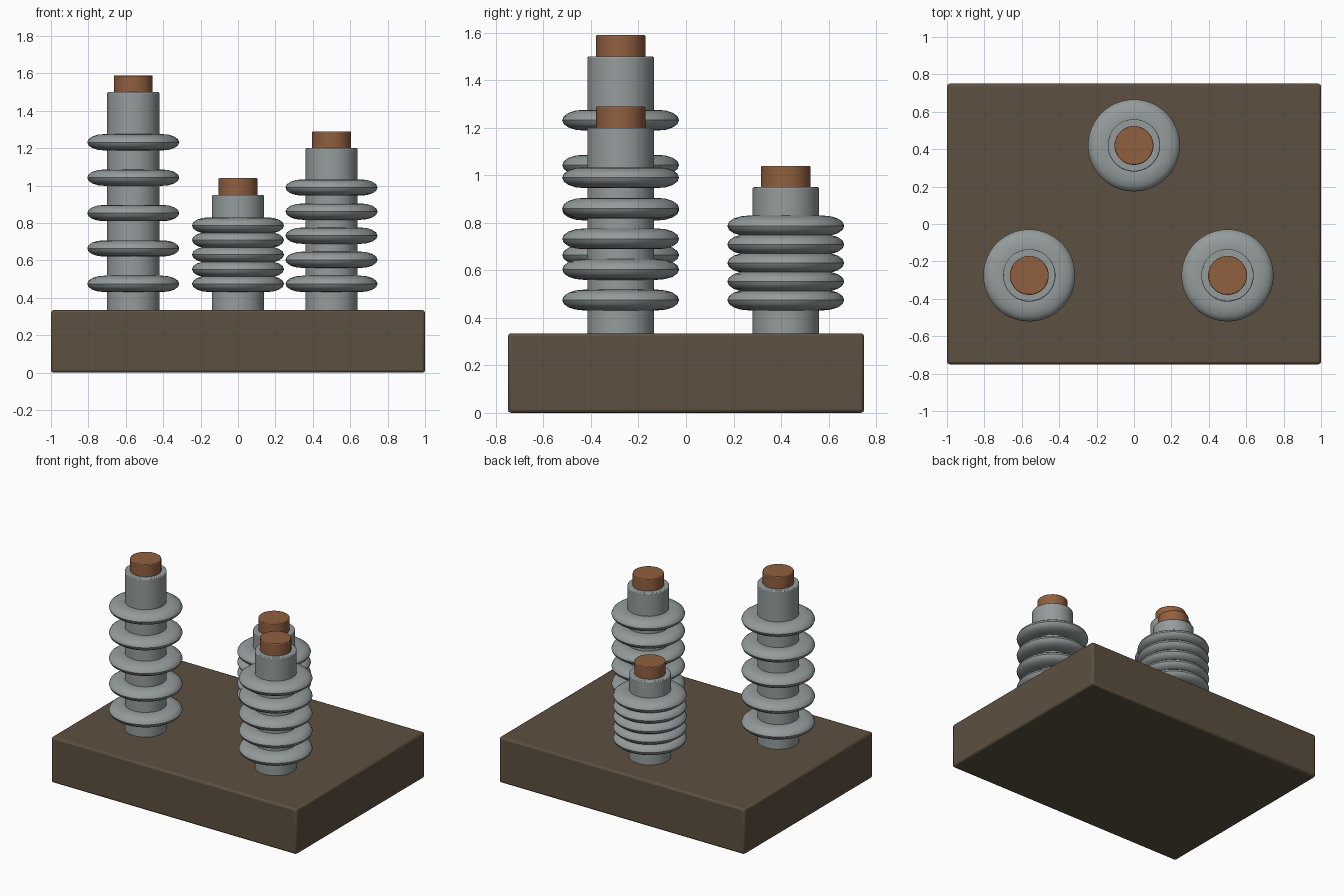
import bpy, math

if "Cube" in bpy.data.objects:
    bpy.data.objects.remove(bpy.data.objects["Cube"])


def material(name, rgb):
    m = bpy.data.materials.new(name)
    m.diffuse_color = (*rgb, 1)
    m.use_nodes = True
    m.node_tree.nodes["Principled BSDF"].inputs["Base Color"].default_value = m.diffuse_color
    return m


BROWN = material("brown base", (0.107, 0.080, 0.050))
GREY = material("grey ceramic", (0.30, 0.33, 0.33))
COPPER = material("copper", (0.28, 0.115, 0.050))


def finish(name, mat, bevel=0.0):
    ob = bpy.context.object
    ob.name = name
    ob.data.materials.append(mat)
    if bevel:
        mod = ob.modifiers.new("soft edges", 'BEVEL')
        mod.width = bevel
        mod.segments = 2
        mod.limit_method = 'ANGLE'
    bpy.ops.object.shade_smooth_by_angle(angle=math.radians(35))
    return ob


def cylinder(name, mat, x, y, z0, z1, r, bevel):
    bpy.ops.mesh.primitive_cylinder_add(vertices=48, radius=r, depth=z1 - z0,
                                        location=(x, y, (z0 + z1) / 2))
    return finish(name, mat, bevel)


# Base slab
BASE_TOP = 0.335
bpy.ops.mesh.primitive_cube_add(size=1, location=(0, 0, BASE_TOP / 2))
bpy.context.object.scale = (2, 1.5, BASE_TOP)
bpy.ops.object.transform_apply(location=False, scale=True)
finish("base", BROWN, 0.014)


# Insulator: core post, five flattened ring sheds, copper terminal
def insulator(name, x, y, top, last_shed):
    cylinder(name + "_core", GREY, x, y, BASE_TOP - 0.02, top, 0.14, 0.006)
    cylinder(name + "_terminal", COPPER, x, y, top - 0.02, top + 0.09, 0.104, 0.005)
    first = 0.475
    for i in range(5):
        z = first + (last_shed - first) * i / 4
        bpy.ops.mesh.primitive_torus_add(major_segments=48, minor_segments=16,
                                         major_radius=0.155, minor_radius=0.091,
                                         location=(x, y, z))
        bpy.context.object.scale.z = 0.48
        bpy.ops.object.transform_apply(location=False, scale=True)
        finish(f"{name}_shed_{i + 1}", GREY)


insulator("tall_insulator", -0.56, -0.275, 1.50, 1.232)
insulator("short_insulator", 0.0, 0.42, 0.95, 0.787)
insulator("medium_insulator", 0.5, -0.275, 1.20, 0.99)
